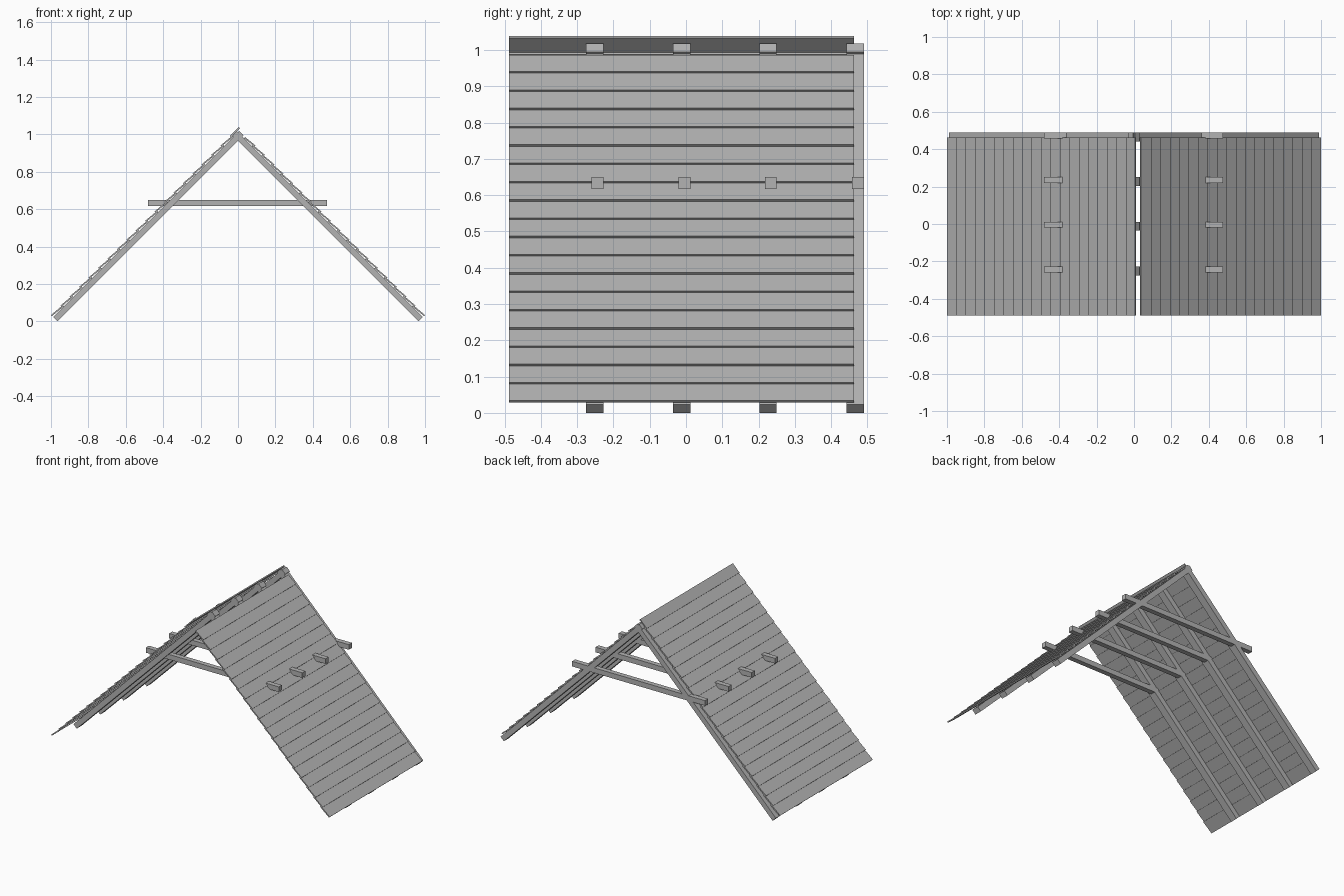
import bpy
import bmesh

if "Cube" in bpy.data.objects:
    bpy.data.objects.remove(bpy.data.objects["Cube"], do_unlink=True)

GREY = (0.45, 0.45, 0.45, 1)
wood = bpy.data.materials.new("weathered grey wood")
wood.use_nodes = True
wood.diffuse_color = GREY
wood.node_tree.nodes["Principled BSDF"].inputs["Base Color"].default_value = GREY


def prism(name, profile, y0, y1):
    """Extrude an x-z profile along y."""
    bm = bmesh.new()
    face = bm.faces.new([bm.verts.new((x, y0, z)) for x, z in profile])
    ext = bmesh.ops.extrude_face_region(bm, geom=[face])["geom"]
    moved = [v for v in ext if isinstance(v, bmesh.types.BMVert)]
    bmesh.ops.translate(bm, verts=moved, vec=(0, y1 - y0, 0))
    bmesh.ops.recalc_face_normals(bm, faces=bm.faces)
    mesh = bpy.data.meshes.new(name)
    bm.to_mesh(mesh)
    bm.free()
    mesh.materials.append(wood)
    obj = bpy.data.objects.new(name, mesh)
    bpy.context.collection.objects.link(obj)
    return obj


def slope(side, points):
    """Turn (distance up the slope, height off it) pairs into x-z points."""
    return [(side * (d - t), d + t) for t, d in points]


INNER, OUTER, THICK = 0.4825, 0.506, 0.0055   # rafter faces, plank thickness
START, STEP, LAP, ROWS = -0.4835, 0.0504, 0.008, 19
FRONT, BACK = -0.488, 0.463
RAFTER_Y = (-0.252, -0.012, 0.226, 0.466)

for side, label in ((1, "left"), (-1, "right")):
    # Rafters, crossing at the ridge
    for n, y in enumerate(RAFTER_Y):
        pts = [(-INNER, INNER), (-INNER, OUTER), (0.5125, OUTER), (0.5125, INNER)]
        prism(f"{label}_rafter_{n + 1}", slope(side, pts), y - 0.024, y + 0.024)

    # Overlapping roof planks; one side has an extra one overhanging the ridge
    for row in range(ROWS + (side < 0)):
        low = START + row * STEP
        high = low + STEP + LAP if row < ROWS else 0.522
        base = OUTER + THICK
        if row == ROWS - 1 and side > 0:
            high = low + STEP
        pts = [(low, base), (low, base + THICK), (high, base), (high, OUTER)]
        if row == ROWS:
            pts[2:] = [(high, base + THICK), (high, base)]
        prism(f"{label}_plank_{row + 1}", slope(side, pts), FRONT, BACK)

# Collar beams passing through both slopes
for n, y in enumerate(RAFTER_Y):
    beam = [(-0.48, 0.617), (0.475, 0.617), (0.475, 0.65), (-0.48, 0.65)]
    prism(f"collar_beam_{n + 1}", beam, y - 0.008, y + 0.024)
